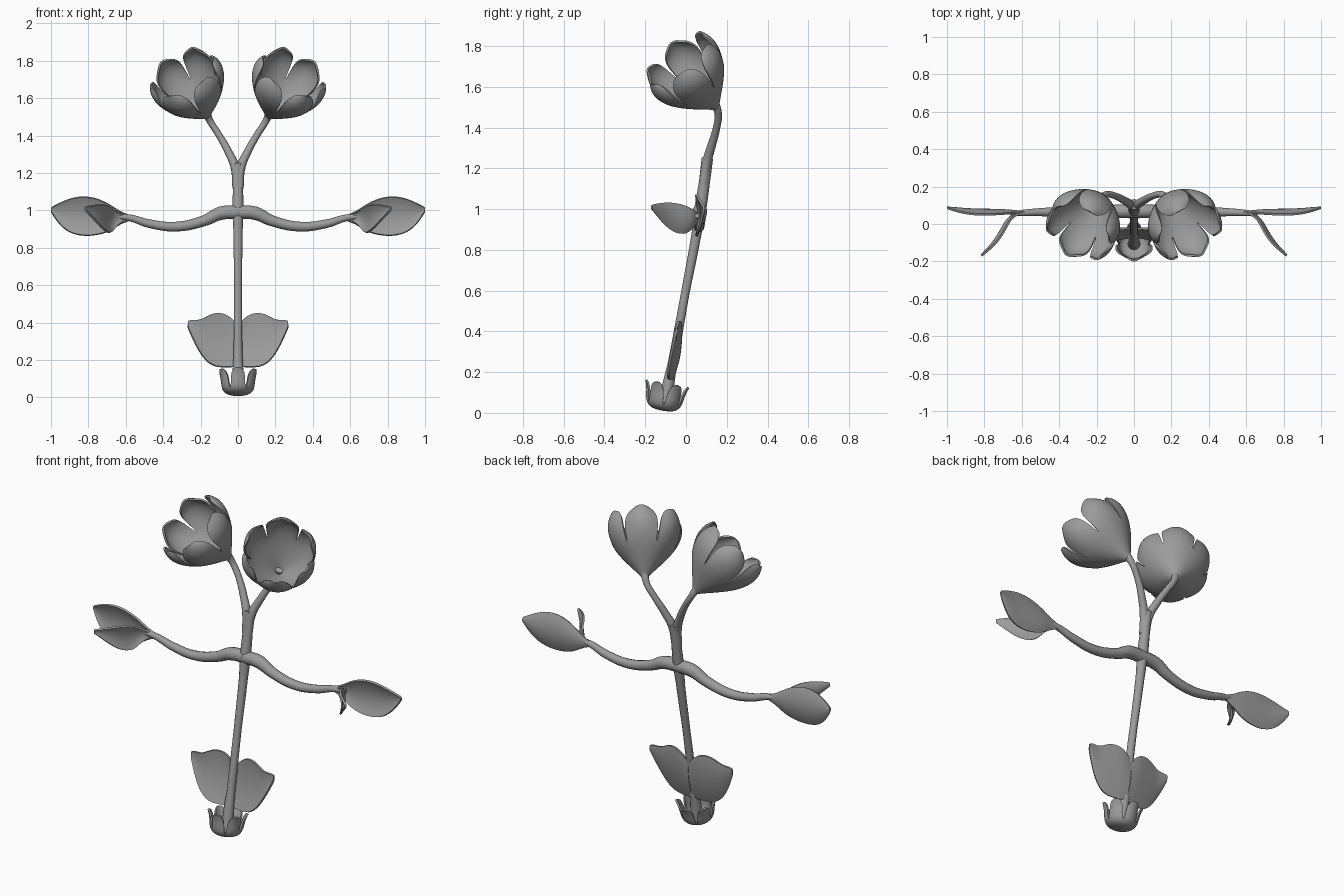
import bpy, bmesh, math
from mathutils import Vector, Matrix

if "Cube" in bpy.data.objects:
    bpy.data.objects.remove(bpy.data.objects["Cube"])

grey = bpy.data.materials.new("matte_grey")
grey.use_nodes = True
COLOUR = (0.33, 0.33, 0.33, 1)
grey.diffuse_color = COLOUR
bsdf = grey.node_tree.nodes["Principled BSDF"]
bsdf.inputs["Base Color"].default_value = COLOUR


def finish(obj, mirror):
    """Mirror if wanted, apply everything, colour and smooth."""
    if mirror:
        obj.modifiers.new("Mirror", 'MIRROR')
    bpy.ops.object.select_all(action='DESELECT')
    obj.select_set(True)
    bpy.context.view_layer.objects.active = obj
    bpy.ops.object.convert(target='MESH')
    obj = bpy.context.object
    obj.data.materials.clear()
    obj.data.materials.append(grey)
    bpy.ops.object.shade_smooth_by_angle(angle=math.radians(50))
    return obj


def tube(name, points, mirror=False):
    """Round stalk through (x, y, z, radius) points."""
    curve = bpy.data.curves.new(name, 'CURVE')
    curve.dimensions = '3D'
    curve.bevel_depth = 1
    curve.bevel_resolution = 4
    curve.use_fill_caps = True
    spline = curve.splines.new('BEZIER')
    spline.resolution_u = 8
    spline.bezier_points.add(len(points) - 1)
    for bp, (x, y, z, r) in zip(spline.bezier_points, points):
        bp.co = (x, y, z)
        bp.radius = r
        bp.handle_left_type = bp.handle_right_type = 'AUTO'
    obj = bpy.data.objects.new(name, curve)
    bpy.context.collection.objects.link(obj)
    return finish(obj, mirror)


def sheet(name, bm, thickness, mirror=False):
    """Turn a coarse grid into a smooth thin shell."""
    bmesh.ops.remove_doubles(bm, verts=bm.verts, dist=0.0005)
    bmesh.ops.recalc_face_normals(bm, faces=bm.faces)
    mesh = bpy.data.meshes.new(name)
    bm.to_mesh(mesh)
    bm.free()
    obj = bpy.data.objects.new(name, mesh)
    bpy.context.collection.objects.link(obj)
    sub = obj.modifiers.new("Smooth", 'SUBSURF')
    sub.levels = sub.render_levels = 2
    solid = obj.modifiers.new("Thickness", 'SOLIDIFY')
    solid.thickness = thickness
    solid.offset = 0
    return finish(obj, mirror)


def grid(bm, rows):
    verts = [[bm.verts.new(p) for p in row] for row in rows]
    for a, b in zip(verts, verts[1:]):
        for i in range(len(a) - 1):
            bm.faces.new((a[i], a[i + 1], b[i + 1], b[i]))


def leaf(name, rows, bulge, slant=0.0, thickness=0.012):
    """Leaf from upright ribs (x, y, low z, high z), cupped along its normal."""
    bm = bmesh.new()
    steps = [-1, -0.6, 0, 0.6, 1]
    spine = [Vector((r[0], r[1], 0)) for r in rows]
    along = (spine[-1] - spine[0]).normalized()
    normal = Vector((-along.y, along.x, 0))
    widest = max(r[3] - r[2] for r in rows)
    ribs = []
    for base, (x, y, low, high) in zip(spine, rows):
        mid, half = (low + high) / 2, (high - low) / 2
        depth = bulge * (high - low) / widest
        ribs.append([base + normal * depth * (1 - t * t)
                     + Vector((0, slant * (mid + half * t), mid + half * t)) for t in steps])
    grid(bm, ribs)
    return sheet(name, bm, thickness, mirror=True)


def petal_cup(name, rings, origin, axis, phase, curl, rise, thickness, mirror=False):
    """Six petals on a cup; rings are (radius, height, petal width share)."""
    axis = Vector(axis).normalized()
    e1 = (Vector((1, 0, 0)) - axis * axis.x).normalized()
    frame = Matrix((e1, axis.cross(e1), axis)).transposed()
    bm = bmesh.new()
    for k in range(6):
        centre = math.radians(phase + 60 * k)
        rows = []
        for r, h, w in rings:
            row = []
            for u in (-1, -0.5, 0, 0.5, 1):
                a = centre + u * w * math.pi / 6
                free = 0 if w == 1 else 1
                rr = r * (1 - free * curl * u * u)
                hh = h - free * rise * u * u
                row.append(Vector(origin) + frame @ Vector((rr * math.cos(a), rr * math.sin(a), hh)))
            rows.append(row)
        grid(bm, rows)
    return sheet(name, bm, thickness, mirror)


# Stalks
tube("main_stem", [(0, -0.105, 0.02, 0.034), (0, -0.09, 0.12, 0.03), (0, -0.065, 0.25, 0.023),
                   (0, -0.005, 0.58, 0.021), (0, 0.05, 0.87, 0.024), (0, 0.07, 1.0, 0.03),
                   (0, 0.09, 1.13, 0.027), (0, 0.105, 1.25, 0.028)])
tube("flower_stalks", [(0.008, 0.085, 1.12, 0.022), (0.016, 0.102, 1.23, 0.024),
                       (0.05, 0.125, 1.31, 0.021), (0.1, 0.15, 1.4, 0.018),
                       (0.145, 0.158, 1.47, 0.018), (0.17, 0.142, 1.52, 0.022)], mirror=True)
tube("side_arms", [(0, 0.068, 0.99, 0.036), (0.09, 0.068, 0.985, 0.036), (0.18, 0.066, 0.945, 0.029),
                   (0.33, 0.064, 0.913, 0.026), (0.47, 0.064, 0.928, 0.023),
                   (0.58, 0.06, 0.96, 0.018), (0.66, 0.055, 0.968, 0.012)], mirror=True)

# Leaves at the arm ends
leaf("outer_leaves", [(0.58, 0.06, 0.945, 0.975), (0.63, 0.06, 0.93, 0.99), (0.69, 0.055, 0.885, 1.035),
                      (0.77, 0.05, 0.865, 1.07), (0.85, 0.05, 0.865, 1.075), (0.92, 0.06, 0.89, 1.055),
                      (0.97, 0.075, 0.945, 1.03), (1.0, 0.085, 0.995, 1.015)], 0.03)
leaf("front_leaves", [(0.6, 0.06, 0.95, 0.975), (0.65, 0.04, 0.92, 0.99), (0.675, 0, 0.875, 1.015),
                      (0.705, -0.06, 0.885, 1.03), (0.745, -0.11, 0.925, 1.03),
                      (0.785, -0.145, 0.97, 1.025), (0.815, -0.17, 1.0, 1.02)], 0.02)

# Broad leaves low on the stem
leaf("lower_leaves", [(0, -0.1, 0.165, 0.39), (0.05, -0.105, 0.162, 0.44), (0.1, -0.115, 0.162, 0.455),
                      (0.15, -0.122, 0.175, 0.445), (0.2, -0.127, 0.23, 0.412), (0.24, -0.127, 0.31, 0.415),
                      (0.268, -0.125, 0.375, 0.41)], 0.02, slant=0.187)

# Open flowers
petal_cup("flowers", [(0.012, 0, 1), (0.045, 0.035, 1), (0.095, 0.085, 1), (0.145, 0.14, 1),
                      (0.187, 0.2, 0.95), (0.207, 0.26, 0.93), (0.2, 0.31, 0.8), (0.185, 0.34, 0.42)],
          (0.165, 0.148, 1.5), (0.4, -0.58, 0.71), 50, 0.08, 0.012, 0.01, mirror=True)

# Small cup of sepals at the foot
petal_cup("foot_cup", [(0.004, 0, 1), (0.05, 0.002, 1), (0.078, 0.02, 1), (0.088, 0.05, 0.85),
                       (0.092, 0.085, 0.8), (0.1, 0.115, 0.65), (0.106, 0.13, 0.35)],
          (0, -0.115, 0.016), (0, 0.18, 0.98), 30, 0.05, 0.004, 0.01)
